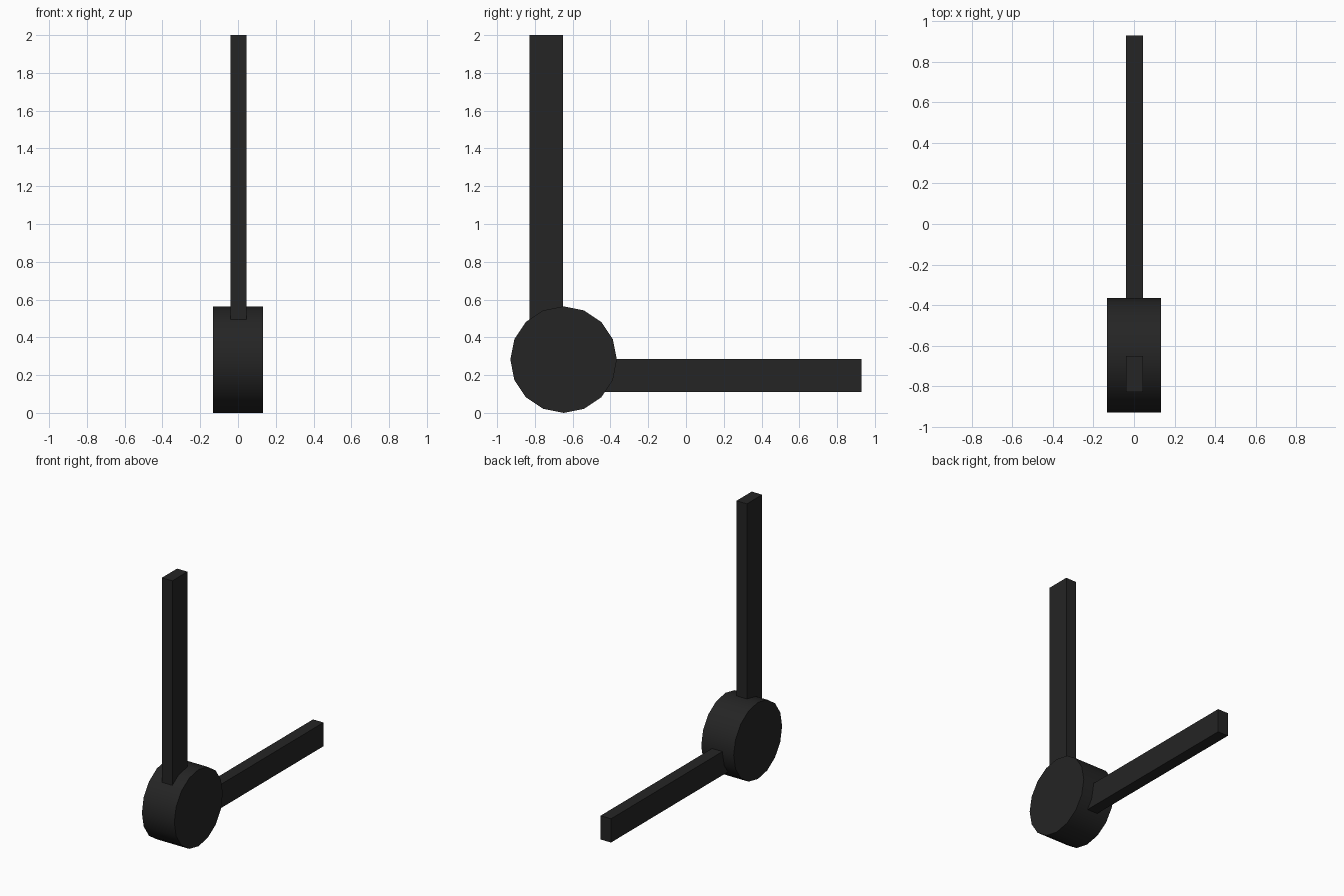
import bpy
import math

if "Cube" in bpy.data.objects:
    bpy.data.objects.remove(bpy.data.objects["Cube"])

black = bpy.data.materials.new("matte black")
black.diffuse_color = (0.018, 0.018, 0.018, 1)
black.use_nodes = True
black.node_tree.nodes["Principled BSDF"].inputs["Base Color"].default_value = black.diffuse_color

HUB_Y, HUB_Z, HUB_R = -0.648, 0.282, 0.282


def bar(name, lo, hi):
    """Box between two opposite corners."""
    bpy.ops.mesh.primitive_cube_add(size=1, location=[(a + b) / 2 for a, b in zip(lo, hi)])
    ob = bpy.context.object
    ob.name = name
    ob.scale = [b - a for a, b in zip(lo, hi)]
    bpy.ops.object.transform_apply(location=False, rotation=False, scale=True)
    ob.data.materials.append(black)


# 16-sided hub lying on the x axis, corners at top, bottom, front and back
bpy.ops.mesh.primitive_cylinder_add(vertices=16, radius=HUB_R, depth=0.264,
                                    location=(0, HUB_Y, HUB_Z),
                                    rotation=(0, math.pi / 2, 0))
hub = bpy.context.object
hub.name = "hub_disc"
hub.data.materials.append(black)
bpy.ops.object.shade_smooth_by_angle(angle=math.radians(30))

# Two square-ended arms starting inside the hub
bar("upright_arm", (-0.040, -0.829, HUB_Z), (0.045, HUB_Y - 0.004, 2.0))
bar("level_arm", (-0.040, HUB_Y, 0.110), (0.045, 0.930, HUB_Z + 0.003))
